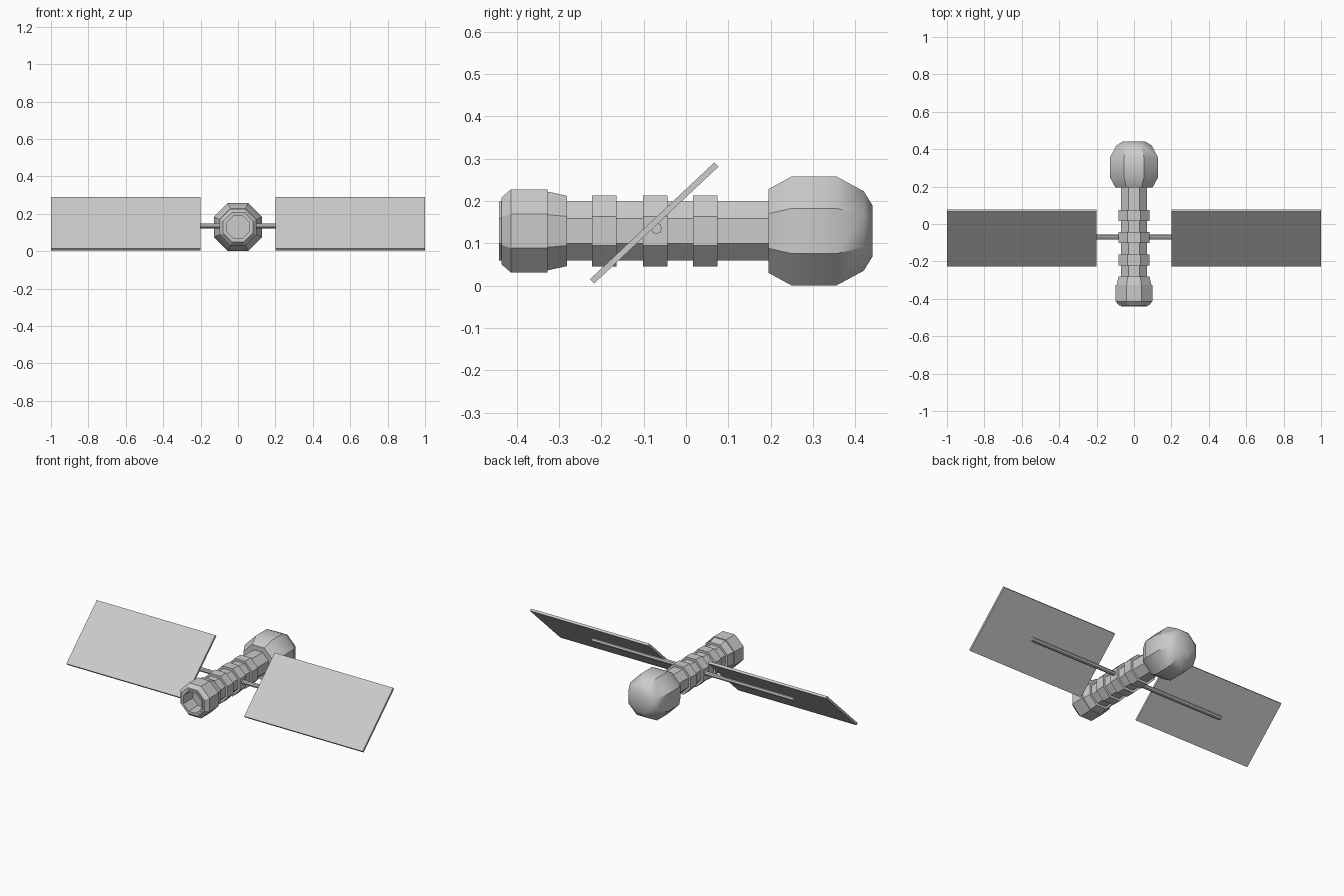
import bpy, bmesh, math
from mathutils import Matrix, Vector

cube = bpy.data.objects.get("Cube")
if cube:
    bpy.data.objects.remove(cube, do_unlink=True)

grey = bpy.data.materials.new("light grey")
grey.use_nodes = True
colour = (0.6, 0.6, 0.6, 1)
grey.diffuse_color = colour
grey.node_tree.nodes["Principled BSDF"].inputs["Base Color"].default_value = colour

AXIS_Z = 0.129


def finish(bm, name, smooth_angle=None):
    bmesh.ops.recalc_face_normals(bm, faces=bm.faces)
    mesh = bpy.data.meshes.new(name)
    bm.to_mesh(mesh)
    bm.free()
    mesh.materials.append(grey)
    obj = bpy.data.objects.new(name, mesh)
    bpy.context.collection.objects.link(obj)
    if smooth_angle:
        bpy.ops.object.select_all(action="DESELECT")
        obj.select_set(True)
        bpy.context.view_layer.objects.active = obj
        bpy.ops.object.shade_smooth_by_angle(angle=math.radians(smooth_angle))
    return obj


def octagon_lathe(name, profile, smooth_angle=None):
    """Stack octagons along y; profile holds (y, half height) pairs."""
    bm = bmesh.new()
    rings = []
    for y, half in profile:
        radius = half / math.cos(math.pi / 8)
        angles = [(i + 0.5) * math.pi / 4 for i in range(8)]
        rings.append([bm.verts.new((radius * math.cos(a), y, AXIS_Z + radius * math.sin(a)))
                      for a in angles])
    for a, b in zip(rings, rings[1:]):
        for i in range(8):
            j = (i + 1) % 8
            bm.faces.new((a[i], a[j], b[j], b[i]))
    bm.faces.new(rings[0])
    bm.faces.new(rings[-1])
    return finish(bm, name, smooth_angle)


# Main tube, with a hollow front end
octagon_lathe("body_tube", [(0.2, 0.07), (-0.442, 0.07), (-0.442, 0.06), (-0.25, 0.06)])

# Raised bands around the tube
for i, y in enumerate((-0.193, -0.073, 0.046)):
    octagon_lathe(f"band_{i + 1}", [(y - 0.029, 0.084), (y + 0.029, 0.084)])


# Docking collar: open sleeve around the front of the tube
octagon_lathe("front_collar", [(-0.35, 0.066), (-0.436, 0.066), (-0.436, 0.079), (-0.414, 0.098),
                               (-0.327, 0.098), (-0.327, 0.093), (-0.281, 0.083), (-0.281, 0.066)])

# Bulbous rear module
octagon_lathe("rear_module", [(0.195, 0.099), (0.25, 0.129), (0.355, 0.129),
                              (0.42, 0.094), (0.441, 0.06)], 36)

# Rod through the body that carries both panels
bm = bmesh.new()
bmesh.ops.create_cone(bm, cap_ends=True, segments=8, radius1=0.013, radius2=0.013, depth=1.36,
                      matrix=Matrix.Translation((0, -0.07, 0.135)) @ Matrix.Rotation(math.pi / 2, 4, "Y"))
finish(bm, "panel_rod")

# Tilted solar panels
for side, name in ((1, "left_panel"), (-1, "right_panel")):
    bm = bmesh.new()
    place = Matrix.Translation((side * 0.6, -0.075, 0.148)) @ Matrix.Rotation(math.radians(43.2), 4, "X")
    bmesh.ops.create_cube(bm, size=1, matrix=place @ Matrix.Diagonal(Vector((0.8, 0.403, 0.014, 1))))
    finish(bm, name)
